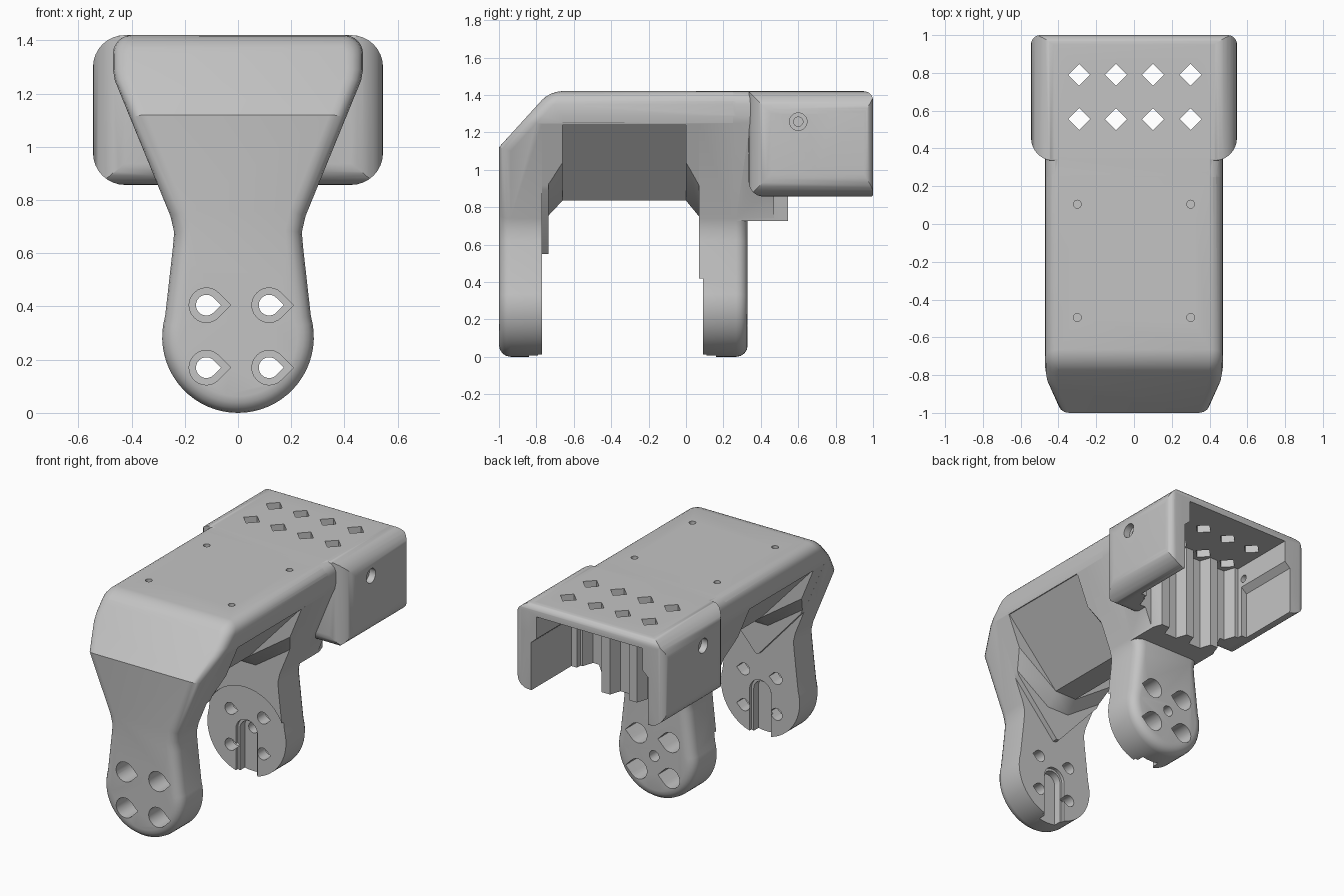
import bpy, bmesh
from math import sin, cos, radians
from mathutils import Vector

cube = bpy.data.objects.get("Cube")
if cube:
    bpy.data.objects.remove(cube, do_unlink=True)

grey = bpy.data.materials.new("plain_grey")
grey.use_nodes = True
grey.diffuse_color = (0.55, 0.55, 0.55, 1)
grey.node_tree.nodes["Principled BSDF"].inputs["Base Color"].default_value = grey.diffuse_color


def finish(name, bm):
    bmesh.ops.recalc_face_normals(bm, faces=bm.faces)
    mesh = bpy.data.meshes.new(name)
    bm.to_mesh(mesh)
    bm.free()
    mesh.materials.append(grey)
    obj = bpy.data.objects.new(name, mesh)
    bpy.context.collection.objects.link(obj)
    return obj


def loft_mesh(rings):
    bm = bmesh.new()
    loops = [[bm.verts.new(p) for p in ring] for ring in rings]
    n = len(loops[0])
    bm.faces.new(loops[0])
    bm.faces.new(loops[-1][::-1])
    for a, b in zip(loops, loops[1:]):
        for i in range(n):
            j = (i + 1) % n
            bm.faces.new((a[i], b[i], b[j], a[j]))
    bmesh.ops.recalc_face_normals(bm, faces=bm.faces)
    return bm


def prism(name, pts, lo, hi, axis="y"):
    place = {"x": lambda a, b, t: (t, a, b),
             "y": lambda a, b, t: (a, t, b),
             "z": lambda a, b, t: (a, b, t)}[axis]
    return finish(name, loft_mesh([[place(a, b, t) for a, b in pts] for t in (lo, hi)]))


def rect(a0, a1, b0, b1):
    return [(a0, b0), (a1, b0), (a1, b1), (a0, b1)]


def arc(cx, cy, r, start, end, n):
    angles = [radians(start + (end - start) * i / n) for i in range(n + 1)]
    return [(cx + r * cos(a), cy + r * sin(a)) for a in angles]


def rounded(a0, a1, b0, b1, radii):
    # Corner radii in order: low-low, high-low, high-high, low-high
    pts = []
    signs = ((1, 1), (-1, 1), (-1, -1), (1, -1))
    for i, ((a, b), (sa, sb), r) in enumerate(zip(rect(a0, a1, b0, b1), signs, radii)):
        start = 180 + 90 * i
        pts += arc(a + sa * r, b + sb * r, r, start, start + 90, 8)
    return pts


def circle(cx, cy, r, n=24):
    return arc(cx, cy, r, 0, 360, n)[:-1]


def teardrop(cx, cy, r):
    return [(cx + r * 1.41, cy)] + arc(cx, cy, r, 45, 315, 18)


def boolean(target, tool, operation="DIFFERENCE"):
    tool.hide_render = True
    mod = target.modifiers.new("join", "BOOLEAN")
    mod.operation, mod.solver, mod.object = operation, "EXACT", tool
    bpy.context.view_layer.objects.active = target
    bpy.ops.object.modifier_apply(modifier=mod.name)
    bpy.data.objects.remove(tool, do_unlink=True)


# Front silhouette shared by legs, top and shelf
half = arc(0, 0.285, 0.285, -90, 16, 18)
half += [(0.245, 0.62), (0.24, 0.68), (0.254, 0.74), (0.463, 1.25), (0.47, 1.29)]
half += arc(0.4, 1.35, 0.07, 0, 90, 6)
outline = half + [(-x, z) for x, z in half[:0:-1]]

# Legs and top as one arch, with sloping brow and rounded rims
bm = loft_mesh([[(x, y, z) for x, z in outline] for y in (-1, 0.33)])
bmesh.ops.bisect_plane(bm, geom=bm.verts[:] + bm.edges[:] + bm.faces[:],
                       plane_co=Vector((0, -1, 1.12)),
                       plane_no=Vector((0, -1.1, 1)), clear_outer=True)
bmesh.ops.holes_fill(bm, edges=[e for e in bm.edges if e.is_boundary], sides=0)
bmesh.ops.recalc_face_normals(bm, faces=bm.faces)


def is_brow_line(edge):
    return all(v.co.y < -0.99 and abs(v.co.z - 1.12) < 0.01 for v in edge.verts)


rim = [e for e in bm.edges if e.calc_face_angle(0) > 0.6 and not is_brow_line(e)]
bmesh.ops.bevel(bm, geom=rim, offset=0.062, segments=4, profile=0.5,
                affect="EDGES", clamp_overlap=False)
arch = finish("leg_bracket", bm)
boolean(arch, prism("leg_gap", rect(-0.77, 0.07, -1, 1.245), -1, 1, "x"))
boolean(arch, prism("round_recess", circle(0, 0.285, 0.3, 48), 0, 0.09))


# V-shaped ribs under the top
def vee(y, apex, shoulder, top, w=0.08):
    s = 0.48
    return [(-s, y, top), (s, y, top), (s, y, shoulder),
            (w, y, apex), (-w, y, apex), (-s, y, shoulder)]


upper, lower, web = (0.835, 1.11, 1.25), (0.75, 1.02, 1.25), (0.55, 1.075, 1.25, 0.01)
ribs = [
    ("keel", [vee(y, 0.835, 1.272, 1.29) for y in (-0.66, 0)]),
    ("front_gusset", [vee(-0.775, *lower), vee(-0.74, *lower), vee(-0.66, *upper)]),
    ("rear_gusset", [vee(0, *upper), vee(0.07, *lower), vee(0.08, *lower)]),
    ("front_web", [vee(-0.775, *web), vee(-0.735, *web)]),
]
for name, rings in ribs:
    rib = finish(name, loft_mesh(rings))
    boolean(rib, prism("trim", outline, -2, 2), "INTERSECT")
    boolean(arch, rib, "UNION")

# Rear shelf below the box
shelf = prism("shelf", outline, 0.25, 0.545)
boolean(shelf, prism("shelf_trim", rect(-1, 1, -1, 0.725), 0, 1))
boolean(arch, shelf, "UNION")

# Rear box: rounded front, plan and side profiles intersected
box = prism("rear_box", rounded(-0.545, 0.545, 0.857, 1.42, [0.12] * 4), 0, 2)
plan = rounded(-0.545, 0.545, 0.335, 1, (0.12, 0.05, 0.05, 0.12)[:1] + (0.12, 0.05, 0.05))
boolean(box, prism("box_plan", plan, 0, 2, "z"), "INTERSECT")
side = rounded(0.335, 1, 0.857, 1.42, (0.08, 0.01, 0.05, 0.01))
boolean(box, prism("box_side", side, -1, 1, "x"), "INTERSECT")
boolean(arch, box, "UNION")

# Fluted cavity, open below and behind, wider under a sloped ledge
columns = (-0.29, -0.095, 0.1, 0.3)
cavity = [(-0.385, 1.1), (-0.385, 0.545)]
for c in columns:
    cavity += [(c - 0.07, 0.545), (c - 0.045, 0.47), (c + 0.045, 0.47), (c + 0.07, 0.545)]
cavity += [(0.385, 0.545), (0.385, 1.1)]
boolean(arch, prism("cavity", cavity, 0.6, 1.35, "z"))
widening = [(-0.425, 0.8), (0.425, 0.8), (0.425, 1.17),
            (0.38, 1.21), (-0.38, 1.21), (-0.425, 1.17)]
boolean(arch, prism("lower_widening", widening, 0.58, 1.1))

# Diamond vents and screw holes in the top
for x in columns:
    for y in (0.555, 0.79):
        boolean(arch, prism("vent", circle(x, y, 0.058, 4), 1.3, 1.5, "z"))
for x in (-0.3, 0.3):
    for y in (-0.495, 0.105):
        boolean(arch, prism("screw_hole", circle(x, y, 0.021, 16), 1.3, 1.5, "z"))

# Stepped screw holes in the box sides
boolean(arch, prism("side_hole", circle(0.6, 1.257, 0.025), -0.45, 1, "x"))
for s in (-1, 1):
    boolean(arch, prism("side_bore", circle(0.6, 1.257, 0.047), s * 0.5, s * 0.7, "x"))

# Teardrop bolt holes through both legs, wider on the outside
for x in (-0.119, 0.117):
    for z in (0.17, 0.405):
        boolean(arch, prism("bolt_hole", teardrop(x, z, 0.039), -1.2, 0.5))
        boolean(arch, prism("front_bore", teardrop(x, z, 0.065), -1.2, -0.85))
        boolean(arch, prism("rear_bore", teardrop(x, z, 0.065), 0.17, 0.5))
boolean(arch, prism("axle_hole", circle(0, 0.285, 0.035), 0, 0.5))

# Arched slots on the inner faces of the legs
for w, front, rear in ((0.078, -0.79, 0.11), (0.062, -0.84, 0.16)):
    slot = [(w, -0.1)] + arc(0, 0.285, w, 0, 180, 14) + [(-w, -0.1)]
    boolean(arch, prism("front_slot", slot, front, -0.7))
    boolean(arch, prism("rear_slot", slot, 0.03, rear))

bpy.ops.object.select_all(action="DESELECT")
arch.select_set(True)
bpy.context.view_layer.objects.active = arch
bpy.ops.object.shade_smooth_by_angle(angle=radians(30))
